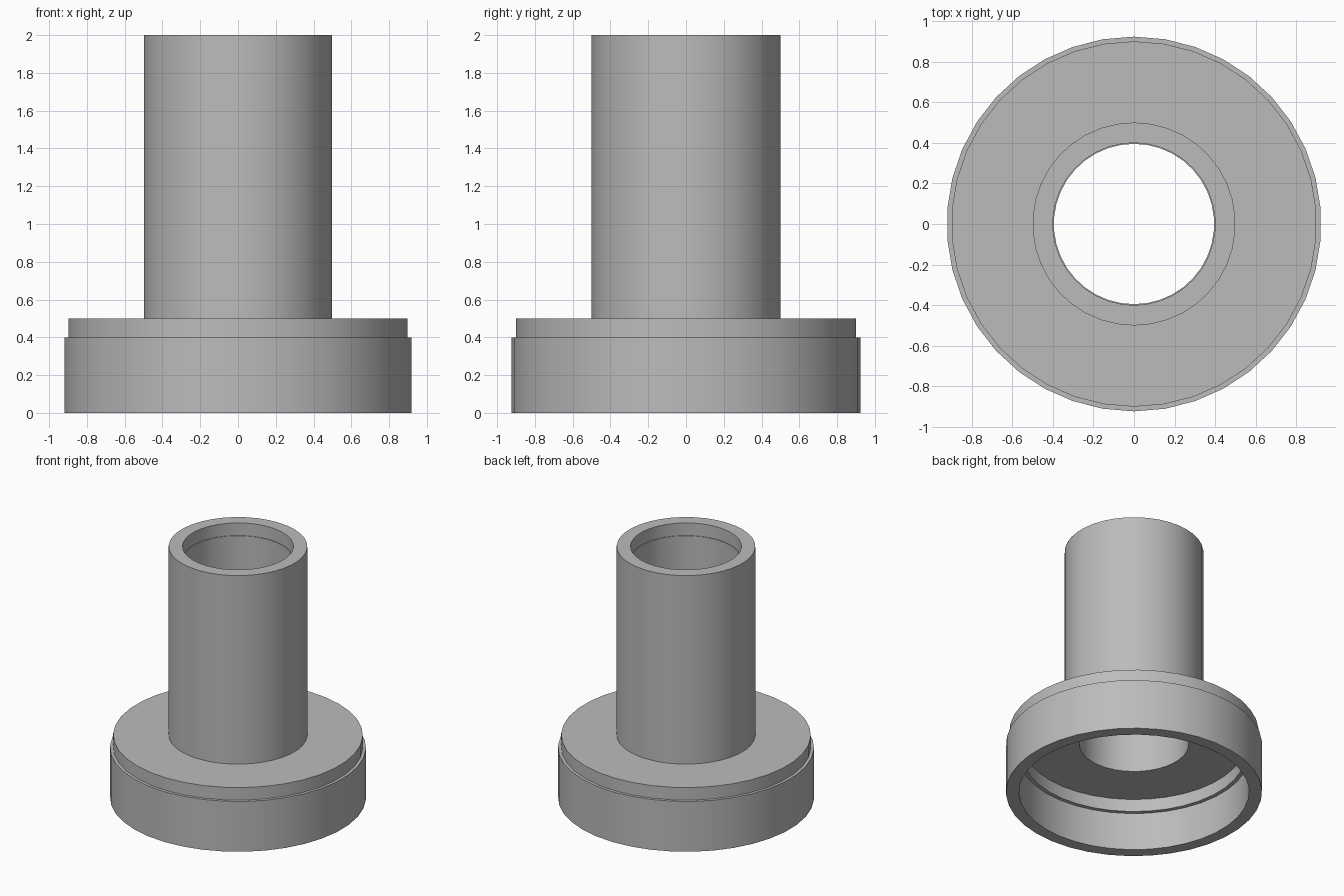
import bpy, bmesh
from math import sin, cos, pi, radians

cube = bpy.data.objects.get("Cube")
if cube:
    bpy.data.objects.remove(cube, do_unlink=True)

SIDES = 38

grey = bpy.data.materials.new("plain grey")
grey.use_nodes = True
colour = (0.5, 0.5, 0.5, 1)
grey.diffuse_color = colour
grey.node_tree.nodes["Principled BSDF"].inputs["Base Color"].default_value = colour


def lathe(name, *profiles):
    """Turn (radius, height) profiles around z, rising on outer walls."""
    bm = bmesh.new()
    for profile in profiles:
        rings = []
        for r, z in profile:
            angles = [pi / 2 + 2 * pi * i / SIDES for i in range(SIDES)]
            rings.append([bm.verts.new((r * cos(a), r * sin(a), z)) for a in angles])
        for low, high in zip(rings, rings[1:]):
            for i in range(SIDES):
                j = (i + 1) % SIDES
                bm.faces.new((low[i], low[j], high[j], high[i]))
    mesh = bpy.data.meshes.new(name)
    bm.to_mesh(mesh)
    bm.free()
    mesh.materials.append(grey)
    obj = bpy.data.objects.new(name, mesh)
    bpy.context.collection.objects.link(obj)
    bpy.ops.object.select_all(action='DESELECT')
    obj.select_set(True)
    bpy.context.view_layer.objects.active = obj
    bpy.ops.object.shade_smooth_by_angle(angle=radians(30))
    return obj


# Base collar with a stepped recess underneath
lathe("base_collar",
      [(0.8, 0.3), (0.83, 0.3), (0.83, 0), (0.923, 0), (0.923, 0.4), (0.9, 0.4)])

# Flange: outer rim and top, then the ceiling of the recess
lathe("flange",
      [(0.9, 0.4), (0.9, 0.5), (0.5, 0.5)],
      [(0.395, 0.4), (0.8, 0.4), (0.8, 0.3)])

# Hollow neck with a shallow counterbore at the mouth
lathe("neck_tube",
      [(0.5, 0.5), (0.5, 2), (0.4, 2), (0.4, 1.9), (0.395, 1.9), (0.395, 0.4)])
